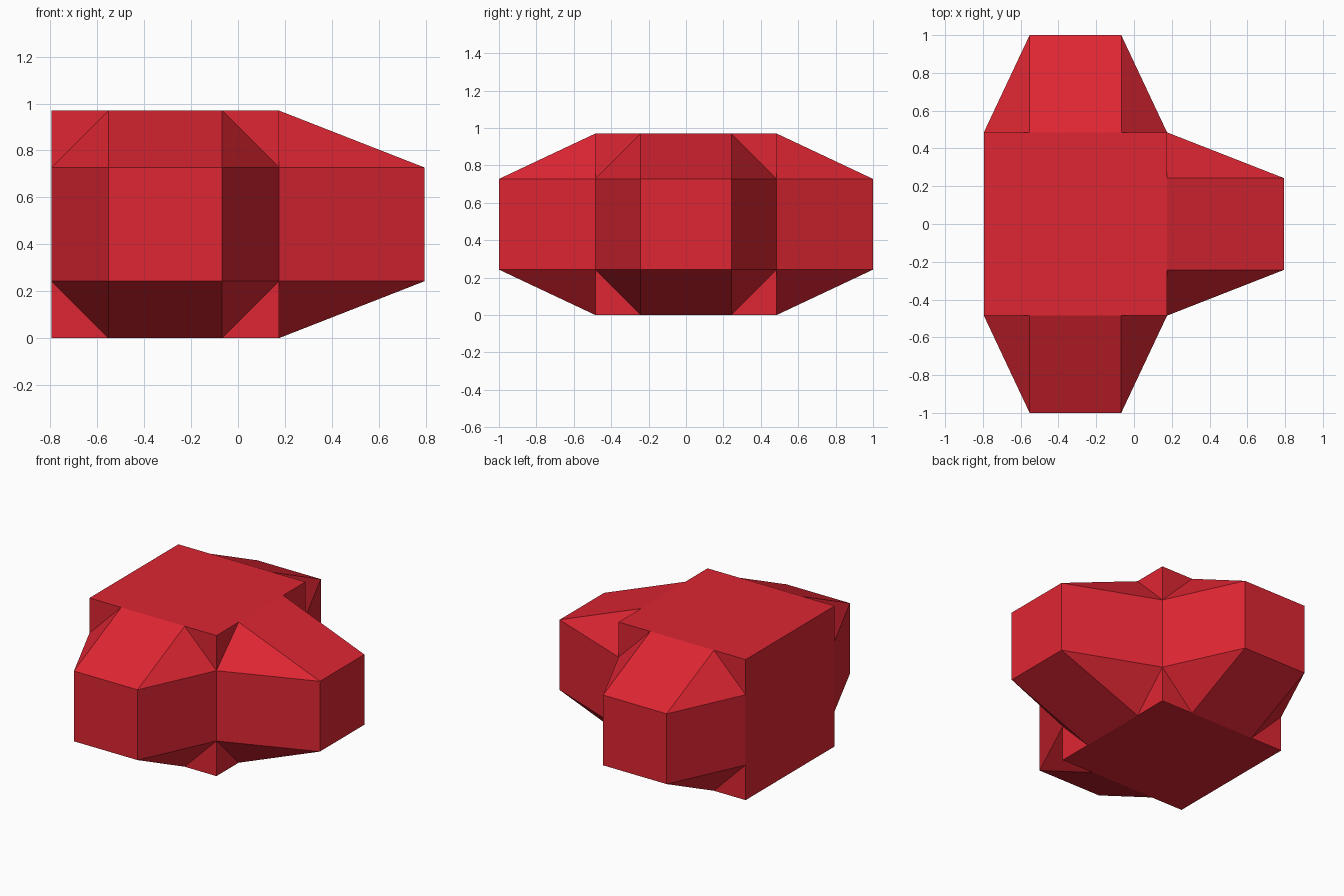
import bpy, bmesh, math
from mathutils import Matrix, Vector

if "Cube" in bpy.data.objects:
    bpy.data.objects.remove(bpy.data.objects["Cube"])

S = 0.97             # side of the core cube
H, Q = S / 2, S / 4  # half and quarter side
CENTRE = Vector((-0.795 + H, 0, H))

red = bpy.data.materials.new("red")
red.diffuse_color = (0.73, 0.019, 0.032, 1)
red.use_nodes = True
red.node_tree.nodes["Principled BSDF"].inputs["Base Color"].default_value = red.diffuse_color


def finish(name, bm):
    bmesh.ops.recalc_face_normals(bm, faces=bm.faces)
    mesh = bpy.data.meshes.new(name)
    bm.to_mesh(mesh)
    bm.free()
    mesh.materials.append(red)
    ob = bpy.data.objects.new(name, mesh)
    ob.location = CENTRE
    bpy.context.collection.objects.link(ob)


# core cube
bm = bmesh.new()
bmesh.ops.create_cube(bm, size=S)
finish("core_block", bm)


# tapered lobe: octagon on the cube face narrowing to a square end
def lobe(name, length, angle):
    bm = bmesh.new()
    for a in (-Q, Q):
        for b in (-Q, Q):
            bm.verts.new((H + length, a, b))
            bm.verts.new((H, a, math.copysign(H, b)))
            bm.verts.new((H, math.copysign(H, a), b))
    bmesh.ops.convex_hull(bm, input=bm.verts)
    bmesh.ops.dissolve_limit(bm, angle_limit=0.01, verts=bm.verts, edges=bm.edges)
    bmesh.ops.recalc_face_normals(bm, faces=bm.faces)
    # open the hidden base that lies on the cube
    base = [f for f in bm.faces if f.normal.x < -0.9]
    bmesh.ops.delete(bm, geom=base, context='FACES_ONLY')
    bm.transform(Matrix.Rotation(angle, 4, 'Z'))
    finish(name, bm)


lobe("right_lobe", 0.62, 0)
lobe("back_lobe", 1 - H, math.pi / 2)
lobe("front_lobe", 1 - H, -math.pi / 2)
